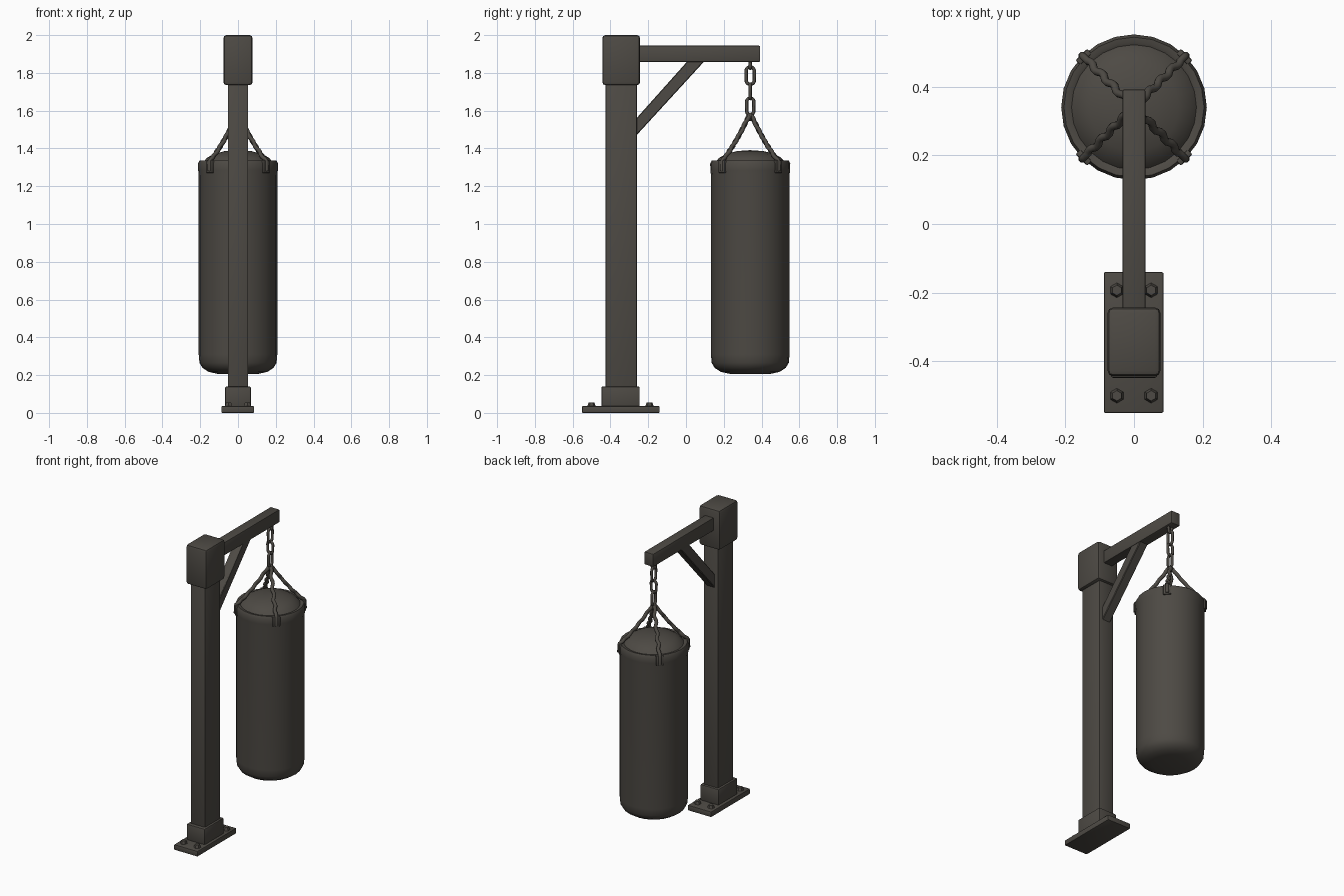
import bpy, bmesh, math
from mathutils import Vector

if "Cube" in bpy.data.objects:
    bpy.data.objects.remove(bpy.data.objects["Cube"])

mat = bpy.data.materials.new("dark_iron_brown")
mat.diffuse_color = (0.075, 0.068, 0.058, 1)
mat.use_nodes = True
mat.node_tree.nodes["Principled BSDF"].inputs["Base Color"].default_value = mat.diffuse_color
BAG_Y = 0.34


def finish(ob, angle=35):
    ob.data.materials.clear()
    ob.data.materials.append(mat)
    bpy.ops.object.select_all(action='DESELECT')
    ob.select_set(True)
    bpy.context.view_layer.objects.active = ob
    bpy.ops.object.shade_smooth_by_angle(angle=math.radians(angle))
    return ob


def from_bmesh(name, bm):
    bmesh.ops.recalc_face_normals(bm, faces=bm.faces)
    me = bpy.data.meshes.new(name)
    bm.to_mesh(me)
    bm.free()
    ob = bpy.data.objects.new(name, me)
    bpy.context.collection.objects.link(ob)
    return ob


def box(name, x, y, z, bevel=0.006):
    """Bevelled box from (min, max) ranges."""
    bm = bmesh.new()
    bmesh.ops.create_cube(bm, size=1)
    for v in bm.verts:
        v.co = Vector([r[0] if c < 0 else r[1] for c, r in zip(v.co, (x, y, z))])
    bmesh.ops.bevel(bm, geom=bm.edges[:], offset=bevel, segments=2,
                    profile=0.5, affect='EDGES')
    return finish(from_bmesh(name, bm))


def tube(name, pts, radius, cyclic=False):
    """Round tube along a list of points, turned into a mesh."""
    cu = bpy.data.curves.new(name, 'CURVE')
    cu.dimensions = '3D'
    cu.bevel_depth = radius
    cu.bevel_resolution = 2
    cu.use_fill_caps = True
    sp = cu.splines.new('POLY')
    sp.points.add(len(pts) - 1)
    for p, co in zip(sp.points, pts):
        p.co = (*co, 1)
    sp.use_cyclic_u = cyclic
    ob = bpy.data.objects.new(name, cu)
    bpy.context.collection.objects.link(ob)
    bpy.ops.object.select_all(action='DESELECT')
    ob.select_set(True)
    bpy.context.view_layer.objects.active = ob
    bpy.ops.object.convert(target='MESH')
    return finish(bpy.context.view_layer.objects.active, 60)


# stand
box("base_plate", (-0.088, 0.086), (-0.55, -0.14), (0, 0.036), 0.005)
box("foot_collar", (-0.068, 0.068), (-0.448, -0.245), (0.03, 0.14), 0.008)
box("post", (-0.054, 0.054), (-0.425, -0.26), (0.1, 1.78), 0.006)
box("post_cap", (-0.077, 0.077), (-0.443, -0.243), (1.735, 2.0), 0.016)
box("arm", (-0.033, 0.033), (-0.27, 0.392), (1.858, 1.944), 0.005)

# diagonal brace: side profile extruded across x
bm = bmesh.new()
prof = [(-0.28, 1.45), (-0.28, 1.54), (0.015, 1.87), (0.105, 1.87)]
face = bm.faces.new([bm.verts.new((-0.03, y, z)) for y, z in prof])
ext = bmesh.ops.extrude_face_region(bm, geom=[face])
bmesh.ops.translate(bm, vec=(0.06, 0, 0),
                    verts=[g for g in ext["geom"] if isinstance(g, bmesh.types.BMVert)])
bmesh.ops.bevel(bm, geom=bm.edges[:], offset=0.004, segments=1, affect='EDGES')
finish(from_bmesh("brace", bm))

# anchor bolts
for sx in (-1, 1):
    for y in (-0.5, -0.193):
        bpy.ops.mesh.primitive_cone_add(vertices=6, radius1=0.023, radius2=0.015,
                                        depth=0.024, location=(sx * 0.05, y, 0.044))
        bpy.context.object.name = "anchor_bolt"
        finish(bpy.context.object)

# punching bag: lathed profile
profile = [(0, 0.205), (0.11, 0.207), (0.155, 0.217), (0.188, 0.238), (0.204, 0.265),
           (0.208, 0.31), (0.208, 1.26), (0.211, 1.285), (0.212, 1.32), (0.204, 1.336),
           (0.19, 1.334), (0.182, 1.33), (0.165, 1.35), (0.13, 1.37), (0.07, 1.386), (0, 1.391)]
bm = bmesh.new()
vs = [bm.verts.new((r, BAG_Y, z)) for r, z in profile]
es = [bm.edges.new(p) for p in zip(vs, vs[1:])]
bmesh.ops.spin(bm, geom=vs + es, cent=(0, BAG_Y, 0), axis=(0, 0, 1),
               angle=math.tau, steps=24)
bmesh.ops.remove_doubles(bm, verts=bm.verts[:], dist=0.0005)
finish(from_bmesh("punching_bag", bm), 50)


# chain links, alternating direction
def link(name, z0, z1, half_width, turned, radius=0.009):
    h = (z1 - z0) / 2 - radius
    w = half_width - radius
    pts = []
    for i in range(20):
        a = math.tau * i / 20
        u = w * math.cos(a)
        z = (z0 + z1) / 2 + (h - w) * (1 if math.sin(a) >= 0 else -1) + w * math.sin(a)
        pts.append((u, BAG_Y, z) if turned else (0, BAG_Y + u, z))
    tube(name, pts, radius, True)


link("arm_eye", 1.815, 1.885, 0.022, True)
link("chain_link", 1.73, 1.84, 0.031, False)
link("chain_link", 1.655, 1.75, 0.028, True)
link("chain_link", 1.57, 1.675, 0.028, False)
link("strap_ring", 1.545, 1.59, 0.02, True)

# four twisted straps from the ring over the bag's rim, with a stitched tab
for k in range(4):
    a = math.pi / 4 + k * math.pi / 2
    out = Vector((math.cos(a), math.sin(a), 0))
    side = Vector((-out.y, out.x, 0))
    mid = Vector((0, BAG_Y, 0))
    pts = []
    for i in range(25):
        t = i / 24
        r = 0.008 + 0.182 * t
        z = 1.575 - 0.225 * t - 0.012 * math.sin(math.pi * t)
        wave = 0.005 * math.sin(t * math.tau * 4)
        pts.append(mid + out * r + side * wave + Vector((0, 0, z)))
    for r, z in ((0.204, 1.342), (0.212, 1.33), (0.213, 1.28)):
        pts.append(mid + out * r + Vector((0, 0, z)))
    tube("hanging_strap", pts, 0.0115)
    tab = box("strap_tab", (-0.01, 0.01), (-0.024, 0.024), (1.27, 1.338), 0.005)
    tab.location = mid + out * 0.207
    tab.rotation_euler.z = a
